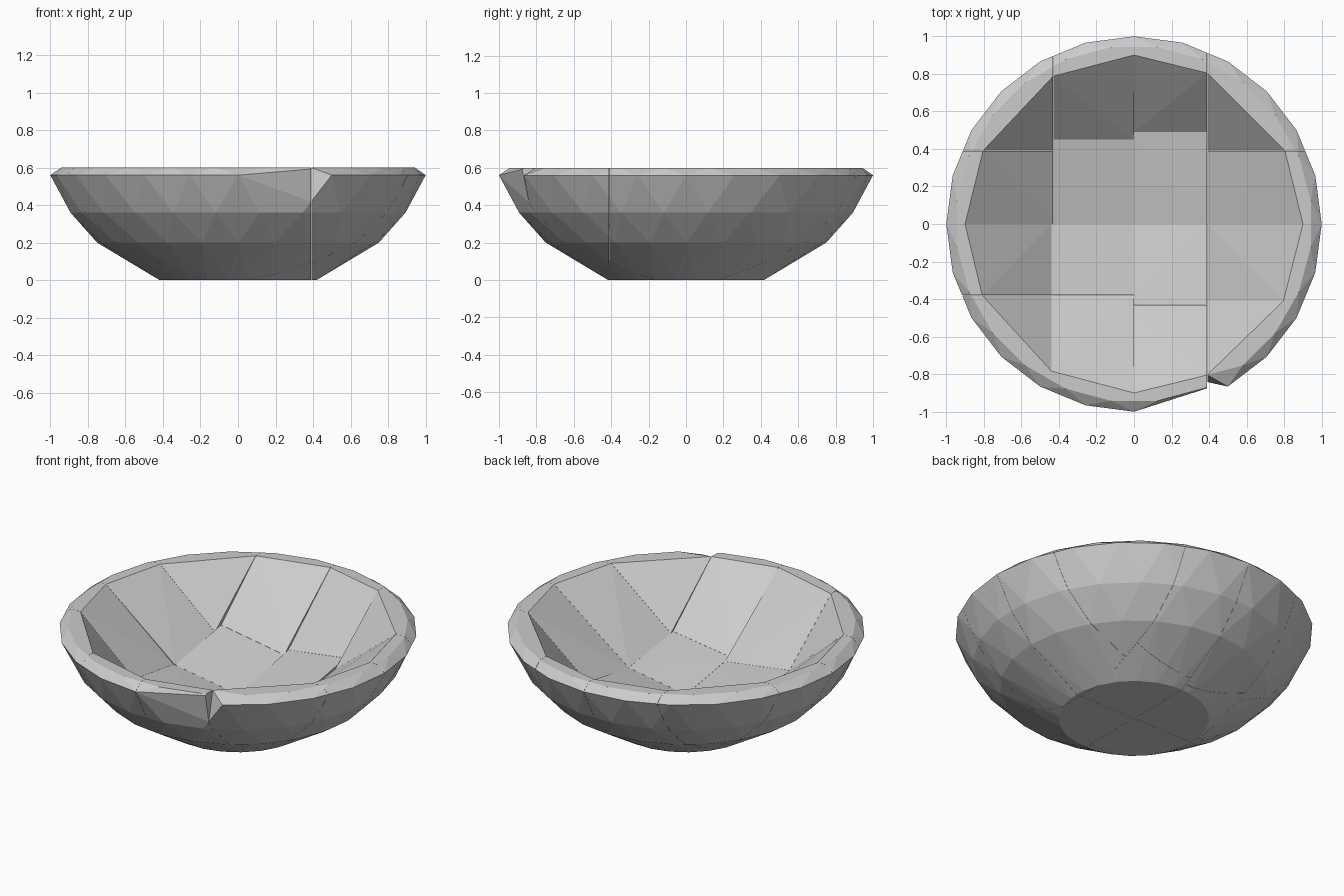
import bpy, bmesh, math
from mathutils import Vector

if "Cube" in bpy.data.objects:
    bpy.data.objects.remove(bpy.data.objects["Cube"], do_unlink=True)

SIDES = 24
GAP = 0.0004

# One grey for the whole bowl
grey = bpy.data.materials.new("light_grey")
grey.use_nodes = True
colour = (0.6, 0.6, 0.6, 1)
grey.diffuse_color = colour
grey.node_tree.nodes["Principled BSDF"].inputs["Base Color"].default_value = colour

# Profile: outer wall, rim, then the shallow inner dish (radius, height)
profile = [(0.42, 0), (0.75, 0.2), (0.9, 0.36), (1, 0.56), (0.95, 0.6), (0.9, 0.6),
           (0.62, 0.295), (0.44, 0.23), (0.02, 0.16)]


def whole_bowl():
    """Closed, faceted bowl with alternate rings turned by half a step."""
    bm = bmesh.new()
    rings = []
    for i, (r, z) in enumerate(profile):
        turn = 0.5 if i % 2 == 0 else 0
        angles = [(j + turn) * math.tau / SIDES for j in range(SIDES)]
        rings.append([bm.verts.new((r * math.cos(a), r * math.sin(a), z)) for a in angles])
    for i in range(len(rings) - 1):
        low, high = rings[i], rings[i + 1]
        for j in range(SIDES):
            k = (j + 1) % SIDES
            if i % 2 == 0:
                bm.faces.new((low[j], low[k], high[k]))
                bm.faces.new((low[j], high[k], high[j]))
            else:
                bm.faces.new((low[j], low[k], high[j]))
                bm.faces.new((low[k], high[k], high[j]))
    bm.faces.new(rings[0][::-1])
    bm.faces.new(rings[-1])
    return bm


def chipped(p):
    """Missing rim corners on both sides of one front seam."""
    reach = 0.97 if p.x < 0.39 else 0.92
    on_rim = p.z > 0.5 and p.y < -0.7 and math.hypot(p.x, p.y) > reach
    return on_rim and 0.03 < p.x < 0.45


def piece(name, x_range, y_range):
    """Convex block of the bowl inside one rectangular cell."""
    bm = whole_bowl()
    for axis, limits in ((0, x_range), (1, y_range)):
        low, high = sorted(limits)
        for edge, side in ((low + GAP, -1), (high - GAP, 1)):
            point, normal = Vector(), Vector()
            point[axis], normal[axis] = edge, side
            geom = bm.verts[:] + bm.edges[:] + bm.faces[:]
            bmesh.ops.bisect_plane(bm, geom=geom, plane_co=point, plane_no=normal,
                                   clear_outer=True)
    points = [v.co.copy() for v in bm.verts if not chipped(v.co)]
    bm.free()

    hull = bmesh.new()
    for p in points:
        hull.verts.new(p)
    bmesh.ops.remove_doubles(hull, verts=hull.verts[:], dist=0.002)
    bmesh.ops.convex_hull(hull, input=hull.verts[:])
    loose = [v for v in hull.verts if not v.link_faces]
    bmesh.ops.delete(hull, geom=loose, context='VERTS')
    bmesh.ops.dissolve_limit(hull, angle_limit=math.radians(1),
                             verts=hull.verts[:], edges=hull.edges[:])
    bmesh.ops.recalc_face_normals(hull, faces=hull.faces[:])
    mesh = bpy.data.meshes.new(name)
    hull.to_mesh(mesh)
    hull.free()
    mesh.materials.append(grey)
    bpy.context.collection.objects.link(bpy.data.objects.new(name, mesh))


# Each quarter: name, direction, and cut distances (x cut, floor y cut, side y cut)
quarters = [
    ("back_right", -1, 1, 0.43, 0.45, 0.39),
    ("back_left", 1, 1, 0.39, 0.49, 0.39),
    ("front_right", -1, -1, 0.44, 0.38, 0.38),
    ("front_left", 1, -1, 0.39, 0.43, 0.41),
]
for label, sx, sy, a, b, c in quarters:
    a, far_x = sx * a, sx * 1.1
    b, c, far_y = sy * b, sy * c, sy * 1.1
    piece(label + "_floor", (0, a), (0, b))
    piece(label + "_end_wall", (0, a), (b, far_y))
    piece(label + "_side_wall", (a, far_x), (0, c))
    piece(label + "_corner_wall", (a, far_x), (c, far_y))
